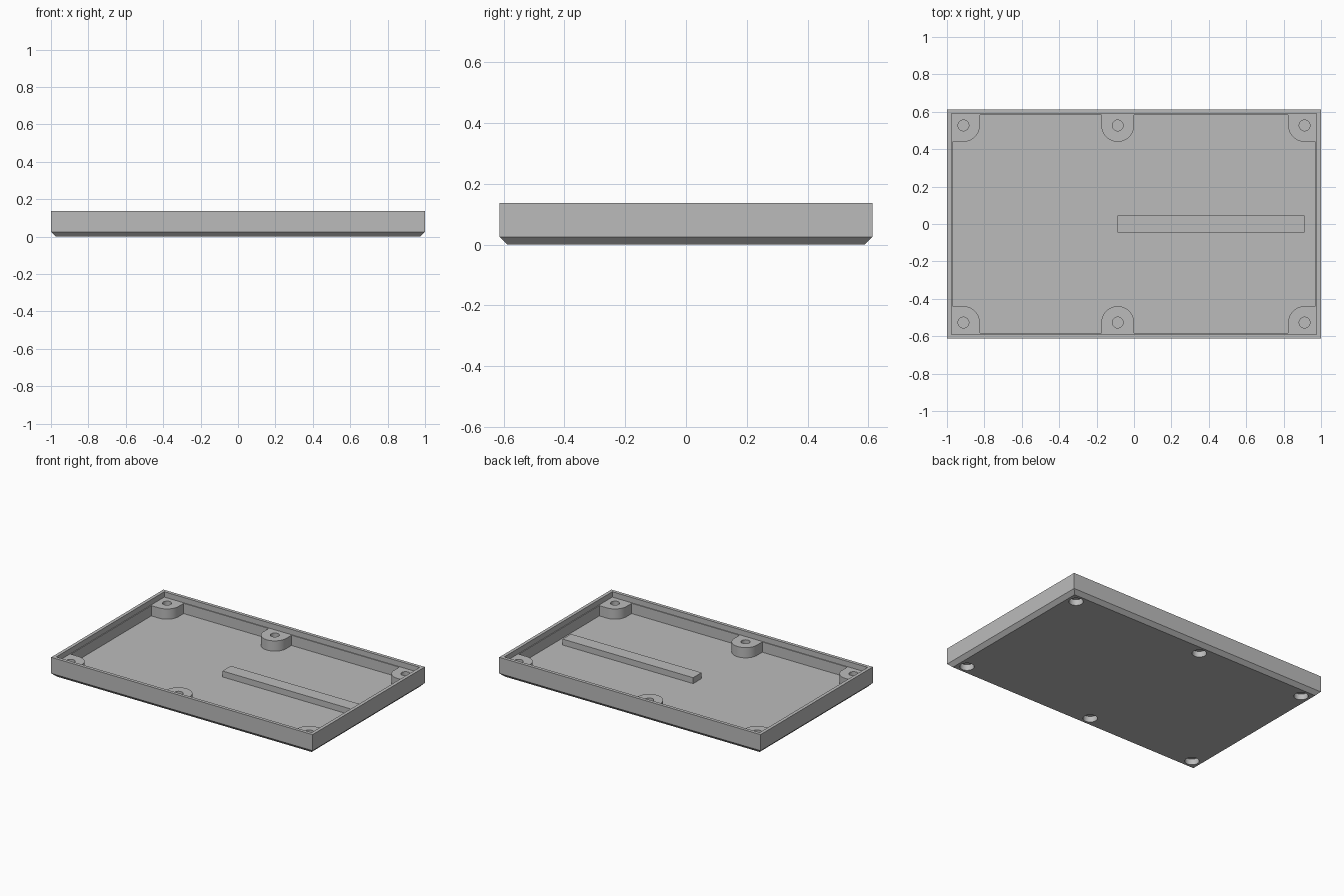
import bpy
import bmesh
from math import pi, cos, sin

if "Cube" in bpy.data.objects:
    bpy.data.objects.remove(bpy.data.objects["Cube"], do_unlink=True)

HX, HY = 1.0, 0.613           # outer half sizes
WALL, LIP = 0.029, 0.023      # wall thickness below and above the ledge
CHAMFER = 0.025
FLOOR, LEDGE, RIM = 0.028, 0.099, 0.136
BOSS_R, BOSS_X, BOSS_Y = 0.0875, (-0.912, -0.087, 0.912), 0.527
HOLE_R, BORE_R = 0.029, 0.045
HOLE_Z, BORE_Z = 0.05, 0.04   # bottom of screw hole, top of underside recess

grey = bpy.data.materials.new("light grey plastic")
grey.use_nodes = True
colour = (0.5, 0.5, 0.5, 1)
grey.diffuse_color = colour
grey.node_tree.nodes["Principled BSDF"].inputs["Base Color"].default_value = colour


def make_object(name, bm):
    bmesh.ops.recalc_face_normals(bm, faces=bm.faces)
    mesh = bpy.data.meshes.new(name)
    bm.to_mesh(mesh)
    bm.free()
    mesh.materials.append(grey)
    obj = bpy.data.objects.new(name, mesh)
    bpy.context.scene.collection.objects.link(obj)
    return obj


def loft(name, rings):
    """Closed solid through rings of equal point count, capped at both ends."""
    bm = bmesh.new()
    loops = [[bm.verts.new(p) for p in ring] for ring in rings]
    n = len(loops[0])
    for a, b in zip(loops, loops[1:]):
        for i in range(n):
            j = (i + 1) % n
            bm.faces.new((a[i], a[j], b[j], b[i]))
    bm.faces.new(loops[0])
    bm.faces.new(loops[-1])
    return make_object(name, bm)


def prism(name, outline, z0, z1):
    return loft(name, [[(x, y, z) for x, y in outline] for z in (z0, z1)])


def rectangle(inset, z):
    x, y = HX - inset, HY - inset
    return [(-x, -y, z), (x, -y, z), (x, y, z), (-x, y, z)]


def arc(cx, cy, r, start, end, steps):
    return [(cx + r * cos(start + (end - start) * i / steps),
             cy + r * sin(start + (end - start) * i / steps)) for i in range(steps + 1)]


def smooth(obj):
    bpy.ops.object.select_all(action="DESELECT")
    obj.select_set(True)
    bpy.context.view_layer.objects.active = obj
    bpy.ops.object.shade_smooth_by_angle(angle=pi / 6)


def cut(obj, cutter):
    mod = obj.modifiers.new("drill", "BOOLEAN")
    mod.operation = "DIFFERENCE"
    mod.solver = "EXACT"
    mod.object = cutter
    bpy.context.view_layer.objects.active = obj
    bpy.ops.object.modifier_apply(modifier=mod.name)


# Open tray: chamfered underside, thin rim, small ledge, flat floor
tray = loft("tray", [rectangle(CHAMFER, 0), rectangle(0, CHAMFER), rectangle(0, RIM),
                     rectangle(LIP, RIM), rectangle(LIP, LEDGE),
                     rectangle(WALL, LEDGE), rectangle(WALL, FLOOR)])

# Screw bosses along both long walls, each drilled from above and below
cutters = []
for side, y_sign in (("front", -1), ("back", 1)):
    for place, x in zip(("right", "middle", "left"), BOSS_X):
        wall_x, wall_y = HX - WALL, HY - WALL
        if place == "middle":
            outline = arc(0, 0, BOSS_R, pi, 2 * pi, 24)
            outline = [(x + px, BOSS_Y + py) for px, py in outline]
            outline += [(x + BOSS_R, wall_y), (x - BOSS_R, wall_y)]
        else:
            outline = arc(-abs(x), BOSS_Y, BOSS_R, -pi / 2, 0, 12)
            outline += [(BOSS_R - abs(x), wall_y), (-wall_x, wall_y),
                        (-wall_x, BOSS_Y - BOSS_R)]
            if x > 0:
                outline = [(-px, py) for px, py in outline]
        outline = [(px, py * y_sign) for px, py in outline]
        boss = prism(f"{side}_{place}_boss", outline, FLOOR, LEDGE)
        y = BOSS_Y * y_sign
        hole = prism("hole_cutter", arc(x, y, HOLE_R, 0, 2 * pi * 31 / 32, 31), HOLE_Z, RIM)
        bore = prism("recess_cutter", arc(x, y, BORE_R, 0, 2 * pi * 31 / 32, 31), -0.1, BORE_Z)
        cut(boss, hole)
        cut(boss, bore)
        cut(tray, bore)
        smooth(boss)
        cutters += [hole, bore]
smooth(tray)
for cutter in cutters:
    bpy.data.objects.remove(cutter, do_unlink=True)

# Raised bar on the floor
bar = [(-0.087, -0.046), (0.912, -0.046), (0.912, 0.046), (-0.087, 0.046)]
prism("floor_bar", bar, FLOOR, 0.069)
